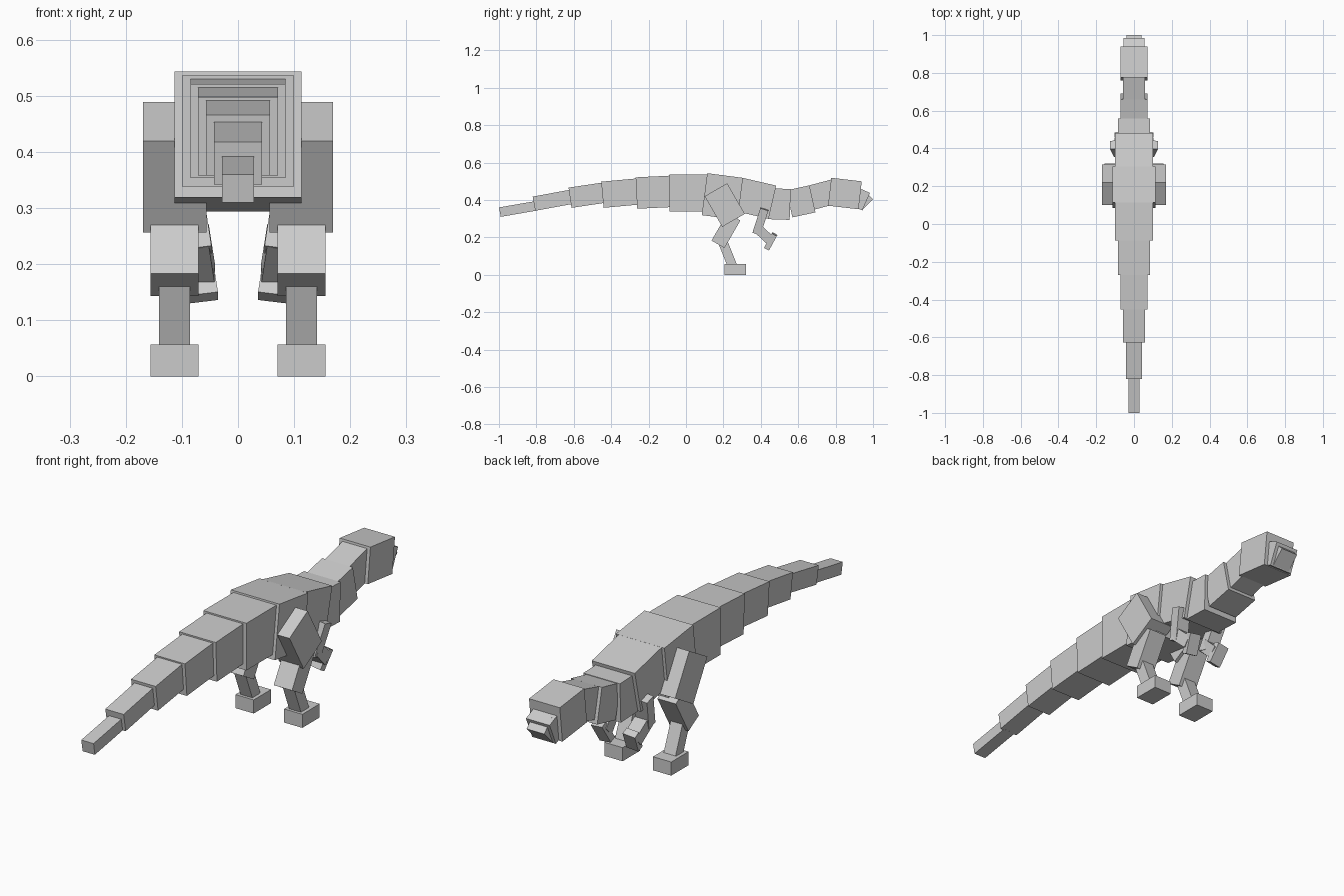
import bpy
from mathutils import Vector, Matrix


def seg(name, a, b, h, w, xa=0.0, xb=None):
    """Box whose centre line runs from a to b (y, z); h is its depth, w its x width."""
    xb = xa if xb is None else xb
    p, q = Vector((xa, *a)), Vector((xb, *b))
    fwd = (q - p).normalized()
    side = Vector((1, 0, 0))
    side = (side - fwd * side.dot(fwd)).normalized()
    up = side.cross(fwd)
    bpy.ops.mesh.primitive_cube_add(size=1)
    ob = bpy.context.object
    ob.name = name
    m = Matrix((side * w, fwd * (q - p).length, up * h)).transposed().to_4x4()
    m.translation = (p + q) / 2
    ob.data.transform(m)
    return ob


# Spine: tail tip to neck, overlapping blocks
spine = [
    ("tail_tip", (-.995, .335), (-.805, .368), .051, .057),
    ("tail_5", (-.813, .38), (-.612, .417), .077, .085),
    ("tail_4", (-.62, .412), (-.445, .438), .109, .114),
    ("tail_3", (-.447, .428), (-.26, .445), .14, .142),
    ("tail_2", (-.265, .437), (-.08, .446), .168, .17),
    ("tail_base", (-.087, .437), (.12, .437), .198, .2),
    ("hips", (.099, .431), (.29, .406), .226, .226),
    ("chest", (.28, .43), (.462, .388), .182, .2),
    ("neck_base", (.44, .38), (.557, .376), .165, .17),
    ("neck_middle", (.553, .379), (.676, .406), .148, .143),
    ("neck_top", (.668, .412), (.80, .447), .132, .114),
    # Head and jaws
    ("head", (.768, .444), (.931, .425), .15, .143),
    ("upper_jaw", (.90, .419), (.963, .391), .102, .11),
    ("lower_jaw", (.92, .424), (.97, .374), .083, .082),
]
for s in spine:
    seg(*s)

# Legs and arms, mirrored across x
for side, s in (("right", 1), ("left", -1)):
    seg(side + "_thigh", (.16, .4545), (.254, .291), .139, .113, s * .113)
    seg(side + "_shin", (.256, .31), (.171, .163), .08, .085, s * .113)
    seg(side + "_ankle", (.187, .2), (.247, .05), .05, .055, s * .113)
    seg(side + "_foot", (.205, .0285), (.32, .0285), .057, .085, s * .113)
    seg(side + "_upper_arm", (.42, .353), (.378, .222), .045, .06, s * .097, s * .077)
    seg(side + "_forearm", (.38, .25), (.455, .18), .052, .058, s * .081, s * .07)
    seg(side + "_hand", (.474, .217), (.432, .14), .03, .055, s * .075, s * .063)
